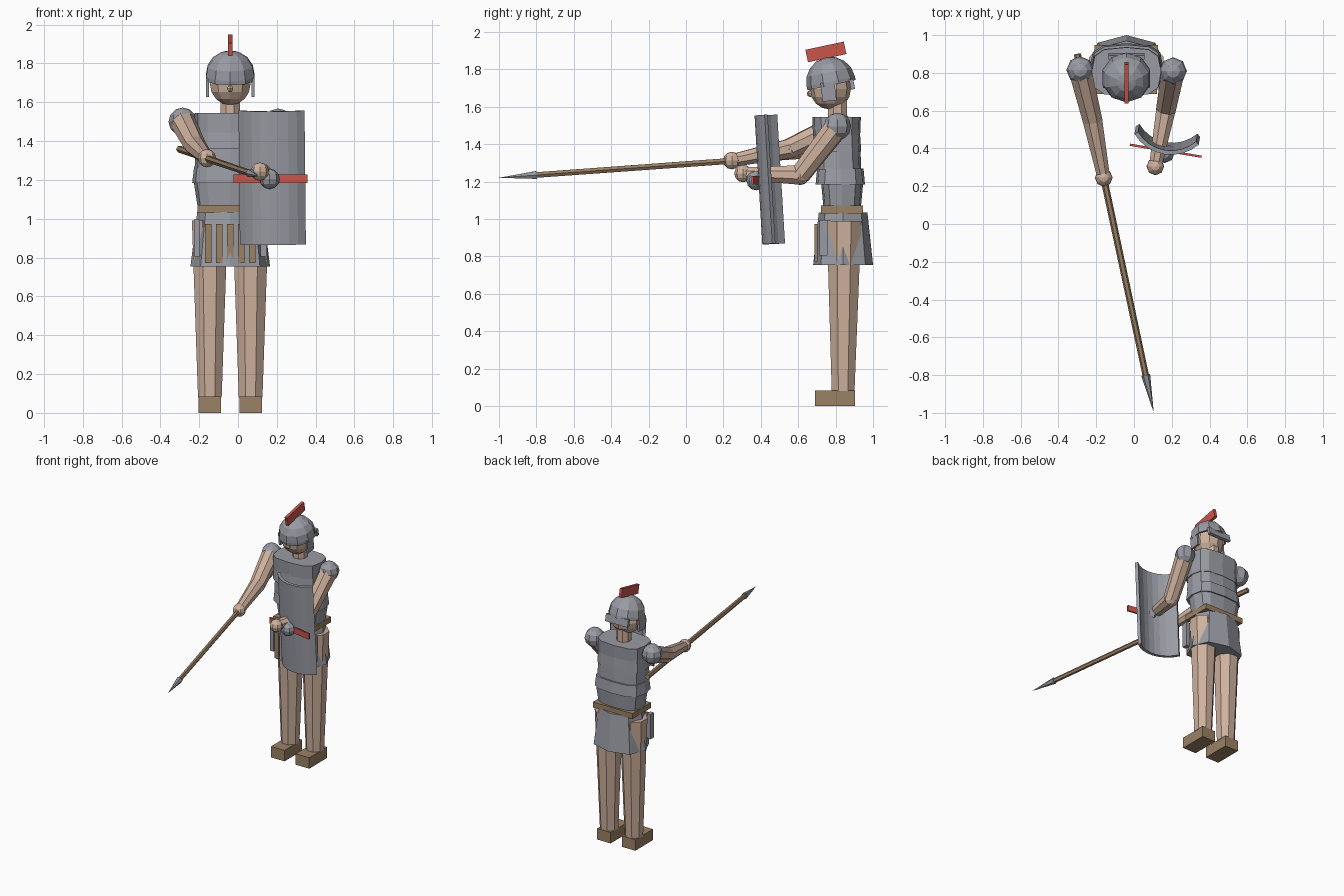
import bpy, bmesh, math
from mathutils import Vector, Matrix

cube = bpy.data.objects.get("Cube")
if cube:
    bpy.data.objects.remove(cube, do_unlink=True)

CX = -0.04  # centre line of the body


def material(name, rgb):
    m = bpy.data.materials.new(name)
    m.use_nodes = True
    m.diffuse_color = (*rgb, 1)
    m.node_tree.nodes["Principled BSDF"].inputs["Base Color"].default_value = (*rgb, 1)
    return m


SKIN = material("skin", (0.62, 0.44, 0.34))
STEEL = material("steel", (0.32, 0.33, 0.37))
LEATHER = material("leather", (0.33, 0.22, 0.13))
RED = material("red", (0.58, 0.09, 0.07))


def finish(bm, name, mat):
    bmesh.ops.recalc_face_normals(bm, faces=bm.faces)
    me = bpy.data.meshes.new(name)
    bm.to_mesh(me)
    bm.free()
    me.materials.append(mat)
    ob = bpy.data.objects.new(name, me)
    bpy.context.collection.objects.link(ob)
    return ob


def box(name, mat, centre, size, tilt=0, turn=0):
    bm = bmesh.new()
    m = (Matrix.Translation(centre) @ Matrix.Rotation(turn, 4, 'Z')
         @ Matrix.Rotation(tilt, 4, 'X') @ Matrix.Diagonal((*size, 1)))
    bmesh.ops.create_cube(bm, size=1, matrix=m)
    return finish(bm, name, mat)


def ball(name, mat, centre, r, seg=8, rings=6):
    bm = bmesh.new()
    bmesh.ops.create_uvsphere(bm, u_segments=seg, v_segments=rings, radius=r,
                              matrix=Matrix.Translation(centre))
    return finish(bm, name, mat)


def rod(name, mat, a, b, r1, r2, sides=8):
    """Tapered prism from a to b."""
    a, b = Vector(a), Vector(b)
    d = b - a
    bm = bmesh.new()
    m = (Matrix.Translation((a + b) / 2) @ d.to_track_quat('Z', 'Y').to_matrix().to_4x4()
         @ Matrix.Rotation(math.pi / sides, 4, 'Z'))
    bmesh.ops.create_cone(bm, cap_ends=True, segments=sides, radius1=r1, radius2=r2,
                          depth=d.length, matrix=m)
    return finish(bm, name, mat)


def loft(name, mat, rings, sides, power):
    """Rings are (z, centre y, half width, half depth); power squares the outline."""
    bm = bmesh.new()
    loops = []
    for z, cy, w, d in rings:
        loop = []
        for i in range(sides):
            t = math.tau * i / sides
            c, s = round(math.cos(t), 6), round(math.sin(t), 6)
            loop.append(bm.verts.new((CX + w * math.copysign(abs(c) ** power, c),
                                      cy + d * math.copysign(abs(s) ** power, s), z)))
        loops.append(loop)
    for lo, hi in zip(loops, loops[1:]):
        for i in range(sides):
            j = (i + 1) % sides
            bm.faces.new((lo[i], lo[j], hi[j], hi[i]))
    bm.faces.new(loops[0])
    bm.faces.new(loops[-1])
    return finish(bm, name, mat)


# Legs and feet
for side, x in (("right", -0.145), ("left", 0.065)):
    box(side + "_foot", LEATHER, (x, 0.797, 0.042), (0.115, 0.215, 0.084))
    rod(side + "_leg", SKIN, (x, 0.84, 0.08), (x, 0.845, 0.99), 0.066, 0.1)

# Skirt, belt and hanging strips
loft("skirt", STEEL, [(0.755, 0.84, 0.205, 0.16), (1.035, 0.84, 0.17, 0.13)], 8, 0.85)
box("belt", LEATHER, (CX, 0.835, 1.05), (0.336, 0.225, 0.042))
for i in range(5):
    box(f"skirt_strip_{i + 1}", LEATHER, (CX + (i - 2) * 0.057, 0.695, 0.872), (0.034, 0.014, 0.2))
for side, s in (("right", -1), ("left", 1)):
    box(side + "_hip_plate", STEEL, (CX + s * 0.172, 0.735, 0.9), (0.03, 0.045, 0.19))

# Torso made of overlapping plate bands
bands = [(1.06, 1.19, 0.168, 0.188, 0.835, 0.1, 0.112),
         (1.185, 1.27, 0.196, 0.186, 0.825, 0.132, 0.124),
         (1.265, 1.365, 0.183, 0.18, 0.815, 0.122, 0.118),
         (1.36, 1.45, 0.187, 0.182, 0.807, 0.13, 0.124),
         (1.445, 1.545, 0.182, 0.184, 0.805, 0.126, 0.13)]
for i, (z0, z1, w0, w1, cy, d0, d1) in enumerate(bands):
    loft(f"torso_band_{i + 1}", STEEL, [(z0, cy, w0, d0), (z1, cy, w1, d1)], 12, 0.65)

# Neck, head and nose
rod("neck", SKIN, (CX, 0.81, 1.52), (CX, 0.81, 1.64), 0.054, 0.054)
ball("head", SKIN, (CX, 0.772, 1.695), 0.11, 10, 8)
ball("nose", SKIN, (CX, 0.664, 1.67), 0.018, 6, 4)

# Helmet dome, tilted forward
bm = bmesh.new()
bmesh.ops.create_uvsphere(bm, u_segments=10, v_segments=8, radius=0.132)
low = [v for v in bm.verts if v.co.z < -0.01]
bmesh.ops.delete(bm, geom=low, context='VERTS')
rim = [e for e in bm.edges if e.is_boundary]
new = bmesh.ops.extrude_edge_only(bm, edges=rim)["geom"]
bmesh.ops.translate(bm, vec=(0, 0, -0.02), verts=[g for g in new if isinstance(g, bmesh.types.BMVert)])
tilt = math.radians(12)
bmesh.ops.transform(bm, verts=bm.verts, matrix=Matrix.Translation((CX, 0.774, 1.735))
                    @ Matrix.Rotation(tilt, 4, 'X'))
helmet = finish(bm, "helmet", STEEL)
thick = helmet.modifiers.new("thickness", 'SOLIDIFY')
thick.thickness = 0.012
box("helmet_crest", RED, (CX, 0.748, 1.893), (0.022, 0.21, 0.068), tilt)
box("neck_guard", STEEL, (CX, 0.888, 1.72), (0.19, 0.022, 0.055), tilt)
for side, s in (("right", -1), ("left", 1)):
    box(side + "_cheek_guard", STEEL, (CX + s * 0.117, 0.762, 1.68), (0.014, 0.075, 0.1), tilt / 2)

# Arms: shoulder, elbow and hand positions
arms = {"right": ((-0.285, 0.815, 1.5), (-0.22, 0.55, 1.375), (-0.16, 0.245, 1.312)),
        "left": ((0.207, 0.81, 1.495), (0.17, 0.61, 1.235), (0.113, 0.305, 1.243))}
for side, (shoulder, elbow, hand) in arms.items():
    ball(side + "_shoulder_guard", STEEL, shoulder, 0.073)
    rod(side + "_upper_arm", SKIN, shoulder, elbow, 0.066, 0.056)
    ball(side + "_elbow", SKIN, elbow, 0.054)
    rod(side + "_forearm", SKIN, elbow, hand, 0.056, 0.036)
    ball(side + "_hand", SKIN, hand, 0.047)

# Spear through the right hand
butt, neck, tip = Vector((-0.3, 0.9, 1.358)), Vector((0.062, -0.8, 1.235)), Vector((0.105, -1, 1.22))
rod("spear_shaft", LEATHER, butt, neck, 0.019, 0.017, 6)
rod("spear_head", STEEL, neck, tip, 0.024, 0.0, 6)

# Curved shield, turned and leaning
place = (Matrix.Translation((0.163, 0.39, 1.208)) @ Matrix.Rotation(math.radians(-9.5), 4, 'Z')
         @ Matrix.Rotation(math.radians(3.5), 4, 'X'))
bm = bmesh.new()
R, half, steps = 0.225, math.radians(50), 8
rows = []
for i in range(steps + 1):
    t = -half + 2 * half * i / steps
    rows.append([bm.verts.new((r * math.sin(t), R - r * math.cos(t), z))
                 for r, z in ((R, -0.345), (R, 0.345), (R - 0.022, 0.345), (R - 0.022, -0.345))])
for a, b in zip(rows, rows[1:]):
    for k in range(4):
        bm.faces.new((a[k], a[(k + 1) % 4], b[(k + 1) % 4], b[k]))
bm.faces.new(rows[0])
bm.faces.new(rows[-1])
bmesh.ops.transform(bm, matrix=place, verts=bm.verts)
finish(bm, "shield", STEEL)
ball("shield_boss", STEEL, (0.163, 0.375, 1.205), 0.052)
box("shield_bar", RED, (0.168, 0.388, 1.206), (0.385, 0.012, 0.045), 0, math.radians(-9.5))
